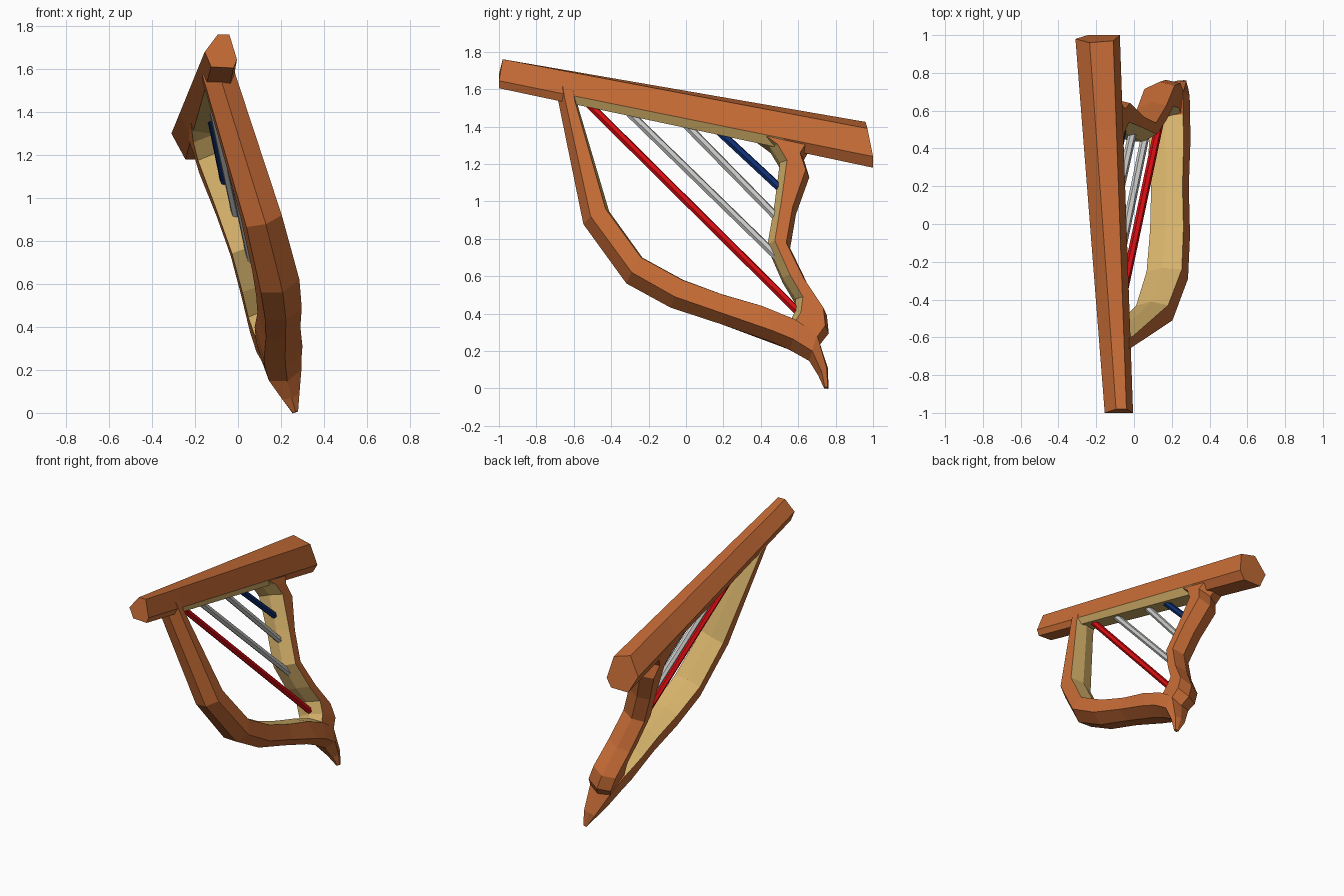
import bpy, bmesh
from mathutils import Vector

if "Cube" in bpy.data.objects:
    bpy.data.objects.remove(bpy.data.objects["Cube"])

def material(name, col):
    m = bpy.data.materials.new(name)
    m.diffuse_color = (*col, 1)
    m.use_nodes = True
    m.node_tree.nodes["Principled BSDF"].inputs["Base Color"].default_value = m.diffuse_color
    return m

WOOD = material("orange_wood", (0.57, 0.15, 0.037))
TAN = material("pale_inner_wood", (0.69, 0.46, 0.15))
RED = material("red_string", (0.72, 0.004, 0.006))
GREY = material("grey_string", (0.60, 0.60, 0.59))
BLUE = material("blue_string", (0.005, 0.03, 0.18))

# The whole harp leans in one plane: x as a function of y and z
def plane(y, z, off=0.0):
    return Vector((0.358 - 0.12 * y - 0.335 * z + off * 1.061, y, z))

N = Vector((1, 0.12, 0.335)).normalized()

def loft(name, rings, mats, tan_rule=None):
    """Skin a row of equal-sized rings; tan_rule(segment, side) marks pale faces."""
    bm = bmesh.new()
    vs = [[bm.verts.new(p) for p in r] for r in rings]
    n = len(rings[0])
    for i in range(len(vs) - 1):
        for j in range(n):
            k = (j + 1) % n
            f = bm.faces.new((vs[i][j], vs[i][k], vs[i + 1][k], vs[i + 1][j]))
            if tan_rule and tan_rule(i, j):
                f.material_index = 1
    bm.faces.new(vs[0])
    bm.faces.new(vs[-1])
    bmesh.ops.recalc_face_normals(bm, faces=bm.faces[:])
    me = bpy.data.meshes.new(name)
    bm.to_mesh(me)
    bm.free()
    for m in mats:
        me.materials.append(m)
    ob = bpy.data.objects.new(name, me)
    bpy.context.collection.objects.link(ob)
    return ob

def frame_ring(oy, oz, iy, iz, t):
    """Six-sided section from the outer and inner edge of the +x face."""
    o, i = plane(oy, oz, t / 2), plane(iy, iz, t / 2)
    u = (o - i).normalized()
    b = 0.19 * t
    return [o, o - N * t / 2 + u * b, o - N * t,
            i - N * t - u * b * 0.6, i - N * t / 2 - u * b, i]

# Top beam: hexagon growing towards the back, pale underside inside the frame
front = [(-.095, -.98, 1.76), (-.04, -.98, 1.76), (-.005, -1, 1.645),
         (-.02, -1, 1.605), (-.125, -1, 1.61), (-.155, -1, 1.68)]
back = [(-.235, .96, 1.425), (-.11, .97, 1.39), (-.075, 1, 1.24),
        (-.11, 1, 1.18), (-.245, 1, 1.18), (-.31, .98, 1.30)]
beam = [[Vector(a).lerp(Vector(b), s) for a, b in zip(front, back)]
        for s in (0, 0.195, 0.76, 1)]
loft("top_beam", beam, [WOOD, TAN], lambda i, j: i == 1 and j in (2, 3))

# Curved front arm, sweeping down and ending in a pointed foot
arm = [(-.66, 1.62, -.605, 1.60, .15), (-.65, 1.56, -.595, 1.54, .15),
       (-.51, .92, -.43, .96, .175), (-.29, .62, -.24, .70, .19),
       (-.06, .49, -.02, .58, .18), (.20, .40, .20, .50, .17),
       (.46, .31, .41, .44, .19), (.57, .265, .58, .37, .18),
       (.675, .20, .70, .29, .16), (.725, .09, .752, .11, .085),
       (.742, .008, .758, .006, .025)]
loft("curved_arm", [frame_ring(*s) for s in arm], [WOOD, TAN],
     lambda i, j: i < 7 and j in (3, 4))

# Wavy back column joining beam and foot
column = [(.66, 1.34, .36, 1.40, .16), (.61, 1.26, .49, 1.305, .17),
          (.64, 1.17, .54, 1.22, .17), (.57, .97, .51, 1.0, .16),
          (.536, .78, .475, .79, .16), (.627, .594, .555, .61, .165),
          (.734, .433, .625, .49, .17), (.745, .337, .615, .41, .17),
          (.69, .26, .58, .35, .15)]
loft("wavy_column", [frame_ring(*s) for s in column], [WOOD, TAN],
     lambda i, j: j in (3, 4))

# Strings: six-sided rods lying in the plane of the harp
strings = [("red_string", (-.54, 1.54), (.63, .38), RED),
           ("grey_string_long", (-.30, 1.47), (.49, .70), GREY),
           ("grey_string_short", (-.03, 1.44), (.49, .91), GREY),
           ("blue_string", (.17, 1.38), (.53, 1.045), BLUE)]
for name, a, b, mat in strings:
    p, q = plane(*a), plane(*b)
    side = (q - p).cross(N).normalized()
    hexa = [side * 0.022 * c + N * 0.022 * s for c, s in
            ((1, 0), (.5, .87), (-.5, .87), (-1, 0), (-.5, -.87), (.5, -.87))]
    loft(name, [[e + h for h in hexa] for e in (p, q)], [mat])
